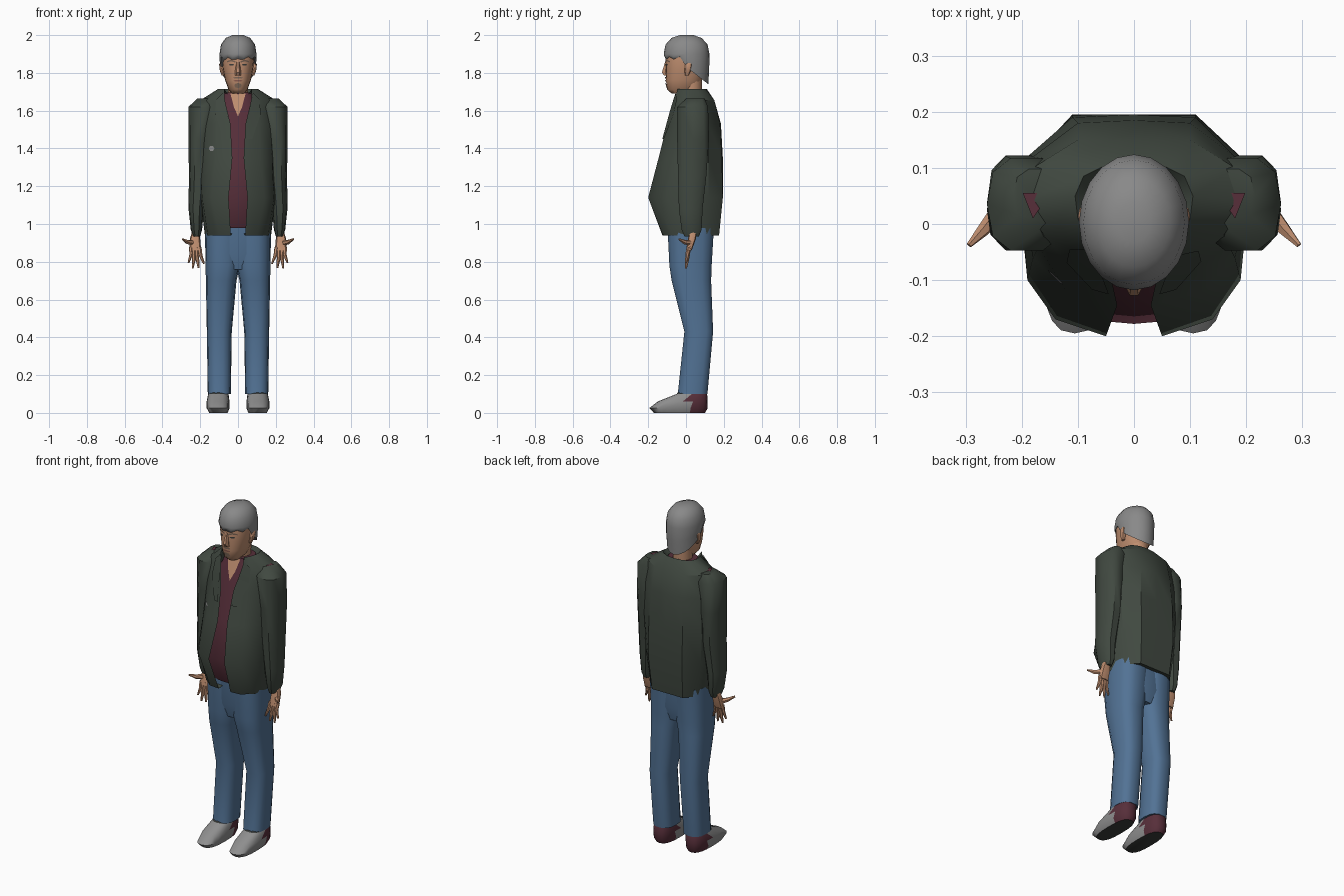
import bpy
import bmesh
from math import sin, cos, pi, radians, copysign
from mathutils import Vector
from mathutils.bvhtree import BVHTree

cube = bpy.data.objects.get("Cube")
if cube:
    bpy.data.objects.remove(cube, do_unlink=True)


def material(name, *rgb):
    m = bpy.data.materials.new(name)
    m.use_nodes = True
    m.diffuse_color = (*rgb, 1)
    m.node_tree.nodes["Principled BSDF"].inputs["Base Color"].default_value = (*rgb, 1)
    return m


JACKET = material("dark green cloth", .052, .066, .052)
SHIRT = material("wine red cloth", .095, .028, .042)
DENIM = material("blue denim", .085, .17, .30)
SKIN = material("skin", .52, .27, .16)
HAIR = material("grey hair", .25, .25, .25)
SHOE = material("grey leather", .27, .27, .27)
DARK = material("dark rubber", .045, .048, .045)
STUBBLE = material("stubble", .20, .13, .09)
LIP = material("lip", .27, .11, .08)


def finish(name, bm, mats, angle=45, rule=None):
    """Turn a bmesh into a shaded object and colour its faces by a rule."""
    bmesh.ops.recalc_face_normals(bm, faces=bm.faces[:])
    if rule:
        for f in bm.faces:
            f.material_index = rule(f.calc_center_median())
    me = bpy.data.meshes.new(name)
    bm.to_mesh(me)
    bm.free()
    for m in mats:
        me.materials.append(m)
    ob = bpy.data.objects.new(name, me)
    bpy.context.collection.objects.link(ob)
    bpy.ops.object.select_all(action="DESELECT")
    ob.select_set(True)
    bpy.context.view_layer.objects.active = ob
    bpy.ops.object.shade_smooth_by_angle(angle=radians(angle))
    return ob


def skin_rings(rings, closed=True, caps=True):
    """Bridge equal-length rings of points with quads."""
    bm = bmesh.new()
    rows = [[bm.verts.new(p) for p in r] for r in rings]
    n = len(rows[0])
    for a, b in zip(rows, rows[1:]):
        for i in range(n if closed else n - 1):
            j = (i + 1) % n
            bm.faces.new((a[i], a[j], b[j], b[i]))
    if caps:
        bm.faces.new(rows[0])
        bm.faces.new(rows[-1])
    return bm


def ring(z, x0, x1, y0, y1, n=14, e=.75, side=1):
    """Rounded-box outline between the given limits."""
    pts = []
    for i in range(n):
        t = 2 * pi * i / n
        c, s = cos(t), sin(t)
        x = (x0 + x1) / 2 + (x1 - x0) / 2 * copysign(abs(c) ** e, c)
        y = (y0 + y1) / 2 + (y1 - y0) / 2 * copysign(abs(s) ** e, s)
        pts.append((x * side, y, z))
    return pts


def loft(name, levels, mat, n=14, e=.75, side=1, **kw):
    mats = mat if isinstance(mat, list) else [mat]
    return finish(name, skin_rings([ring(*l, n, e, side) for l in levels]), mats, **kw)


def sym(*levels):
    """Levels given as height, half width, front, back."""
    return [(z, -w, w, f, b) for z, w, f, b in levels]


def tube(name, path, mat, n=6):
    """Tapered tube through (point, radius) pairs."""
    axis = (Vector(path[-1][0]) - Vector(path[0][0])).normalized()
    u = axis.orthogonal().normalized()
    v = axis.cross(u)
    rings = [[Vector(p) + r * (cos(2 * pi * i / n) * u + sin(2 * pi * i / n) * v)
              for i in range(n)] for p, r in path]
    return finish(name, skin_rings(rings), [mat])


def plate(name, target, outline, mat, top=False, lift=.004):
    """Thin patch laid on a surface, seen from the front or from the top."""
    bm = bmesh.new()
    bm.from_mesh(target.data)
    tree = BVHTree.FromBMesh(bm)
    bm.free()
    mid = (sum(p[0] for p in outline) / len(outline), sum(p[1] for p in outline) / len(outline))
    ray = Vector((0, 0, -1)) if top else Vector((0, 1, 0))
    pts = []
    for a, b in [mid] + list(outline):
        start = Vector((a, b, 3)) if top else Vector((a, -3, b))
        hit = tree.ray_cast(start, ray)[0]
        if hit is None:
            return
        pts.append(hit - ray * lift)
    bm = bmesh.new()
    vs = [bm.verts.new(p) for p in pts]
    for i in range(1, len(vs)):
        bm.faces.new((vs[0], vs[i], vs[i % (len(vs) - 1) + 1]))
    ob = finish(name, bm, [mat])
    # keep the patch facing the way it is seen
    if ob.data.polygons[0].normal.dot(ray) > 0:
        ob.data.flip_normals()


def disc(x, z, rx, rz, n=8):
    return [(x + rx * cos(2 * pi * i / n), z + rz * sin(2 * pi * i / n)) for i in range(n)]


# Jacket: half outlines from centre back to front edge, mirrored
half = {
    .94: [(0, .175), (.10, .175), (.155, .11), (.175, .02), (.16, -.07), (.10, -.12), (.038, -.125)],
    1.14: [(0, .195), (.11, .195), (.18, .12), (.2, 0), (.19, -.1), (.14, -.17), (.05, -.2)],
    1.35: [(0, .195), (.11, .19), (.19, .12), (.2, .02), (.18, -.06), (.12, -.12), (.03, -.145)],
    1.53: [(0, .185), (.1, .18), (.18, .12), (.2, .04), (.17, -.04), (.11, -.08), (.04, -.1)],
    1.655: [(0, .15), (.1, .15), (.18, .1), (.2, .04), (.16, -.02), (.1, -.05), (.07, -.06)],
    1.715: [(0, .11), (.05, .105), (.09, .085), (.105, .05), (.1, .01), (.09, -.02), (.072, -.045)],
}
rows = [[(-x, y, z) for x, y in reversed(h[1:])] + [(x, y, z) for x, y in h] for z, h in half.items()]
rows.insert(0, [(x * .8, y * .8, .95) for x, y, z in rows[0]])
rows.append([(x * .7, y * .7 + .01, 1.68) for x, y, z in rows[-1]])
jacket = finish("jacket_body", skin_rings(rows, closed=False, caps=False), [JACKET], angle=35)

# Shirt and neck
shirt = loft("shirt", sym((.98, .13, -.11, .12), (1.14, .15, -.178, .12), (1.35, .15, -.125, .13),
                          (1.55, .15, -.082, .12), (1.64, .1, -.05, .1), (1.695, .08, -.035, .09)), SHIRT, n=20)
loft("neck", sym((1.6, .055, -.03, .08), (1.68, .052, -.025, .085), (1.76, .055, -.02, .085)), SKIN, e=1)
plate("open_collar_skin", shirt, [(-.04, 1.69), (.04, 1.69), (.022, 1.62), (0, 1.57), (-.022, 1.62)], SKIN)
plate("chest_badge", jacket, disc(-.14, 1.4, .015, .015, 6), SHOE)

# Trousers
loft("hips", sym((.76, .12, -.07, .12), (.84, .168, -.09, .138), (1.0, .17, -.1, .14)), DENIM)

for side, word in ((1, "left"), (-1, "right")):
    # Sleeve, lapel and shoulder patch
    loft(word + "_sleeve", [(1.665, .12, .215, 0, .1), (1.62, .12, .262, -.05, .12), (1.45, .15, .262, -.05, .125),
                            (1.25, .16, .26, -.045, .11), (1.08, .18, .262, -.04, .09),
                            (.97, .19, .25, -.025, .085), (.935, .2, .238, -.01, .07)],
         JACKET, n=10, side=side)
    for top, low in ((((.08, 1.695), (.115, 1.66)), ((.06, 1.6), (.12, 1.58))),
                     (((.06, 1.6), (.12, 1.58)), ((.045, 1.45), (.075, 1.45)))):
        plate(word + "_lapel", jacket, [(x * side, z) for x, z in (*top, *low[::-1])], JACKET, lift=.008)
    plate(word + "_shoulder_patch", bpy.data.objects[word + "_sleeve"],
          [(x * side, y) for x, y in ((.15, .055), (.198, .055), (.18, .01))], SHIRT, top=True)

    # Leg and shoe
    loft(word + "_leg", [(.1, .038, .16, -.045, .115), (.43, .033, .165, -.01, .145), (.7, .008, .17, -.078, .135),
                         (.78, -.01, .172, -.09, .138), (.98, -.02, .175, -.1, .15)], DENIM, side=side)

    def shoe_rule(c):
        if c.z < .012 or (c.z > .1 and c.y < .02):
            return 1
        return 2 if c.y > .02 else 0

    loft(word + "_shoe", [(0, .055, .152, -.17, .1), (.025, .045, .166, -.195, .115), (.06, .045, .166, -.15, .115),
                          (.1, .05, .158, -.05, .112), (.122, .06, .145, -.03, .1)],
         [SHOE, DARK, SHIRT], n=20, side=side, rule=shoe_rule)

    # Hand with spread fingers
    loft(word + "_palm", [(.97, .207, .24, .02, .06), (.92, .2, .255, .01, .052), (.86, .195, .258, 0, .03)],
         SKIN, n=8, side=side)
    for i, (x, z) in enumerate(((.262, .795), (.24, .765), (.208, .767), (.18, .79))):
        root = (side * (.249 - .015 * i), .015, .875)
        mid = (side * (x * .6 + .09), .006, z + .045)
        tube(f"{word}_finger_{i + 1}", [(root, .012), (mid, .01), ((side * x, 0, z), .005)], SKIN)
    tube(word + "_thumb", [((side * .24, .025, .9), .016), ((side * .268, -.01, .905), .012),
                           ((side * .294, -.038, .92), .005)], SKIN)

# Head
head = loft("head", sym((1.69, .03, -.075, .03), (1.712, .05, -.1, .06), (1.76, .068, -.106, .085),
                        (1.82, .08, -.107, .1), (1.88, .086, -.108, .108), (1.94, .08, -.095, .1)),
            SKIN, n=20, e=.9)
loft("nose", sym((1.785, .017, -.118, -.09), (1.803, .016, -.13, -.09), (1.865, .008, -.11, -.09)), SKIN, n=6, e=1)

# Hair: lower edge drops from the forehead to the nape
levels = []
count = 20
for f, z, scale in ((0, 1.9, .95), (.5, 1.9, .99), (1, 1.9, 1), (1, 1.95, .92), (1, 1.985, .66), (1, 2, .3)):
    row = []
    for i in range(count):
        t = 2 * pi * i / count
        s = sin(t)
        edge = 1.872 + .014 * (i % 2) if s < -.3 else 1.83 - .09 * max(0, s)
        row.append((.098 * scale * cos(t), .003 + .121 * scale * s, edge + (z - edge) * f))
    levels.append(row)
finish("hair", skin_rings(levels), [HAIR], angle=60)

# Face details and ears
for side, word in ((1, "left"), (-1, "right")):
    plate(word + "_eye", head, disc(side * .034, 1.843, .014, .005), DARK)
    plate(word + "_brow", head, [(side * x, z) for x, z in ((.012, 1.853), (.035, 1.862), (.058, 1.856),
                                                           (.058, 1.863), (.035, 1.87), (.012, 1.862))], STUBBLE)
    loft(word + "_ear", [(1.785, .07, .086, -.005, .012), (1.81, .075, .096, -.008, .025),
                         (1.845, .075, .1, -.005, .032), (1.855, .078, .094, .005, .025)], SKIN, n=8, side=side)
plate("mouth", head, disc(0, 1.758, .024, .005), LIP)
plate("moustache", head, disc(0, 1.774, .026, .005), STUBBLE)
plate("chin_beard", head, disc(0, 1.733, .02, .014), STUBBLE)
